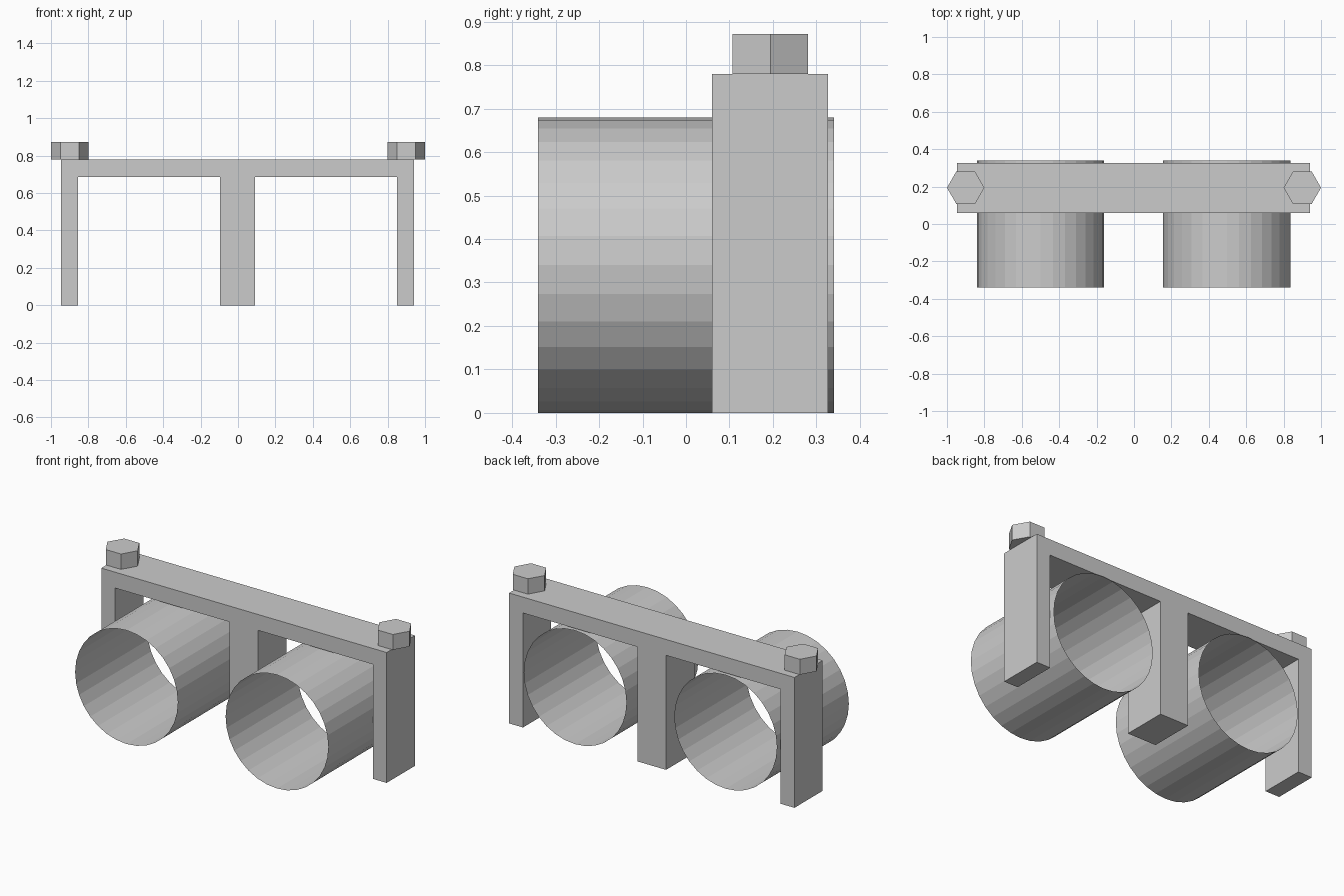
import bpy
import bmesh
from math import pi
from mathutils import Matrix

if "Cube" in bpy.data.objects:
    bpy.data.objects.remove(bpy.data.objects["Cube"])


def finish(name, bm):
    bmesh.ops.recalc_face_normals(bm, faces=bm.faces)
    mesh = bpy.data.meshes.new(name)
    bm.to_mesh(mesh)
    bm.free()
    obj = bpy.data.objects.new(name, mesh)
    bpy.context.collection.objects.link(obj)
    return obj


def cylinder(name, sides, radius, depth, matrix, capped):
    bm = bmesh.new()
    bmesh.ops.create_cone(bm, cap_ends=capped, segments=sides, radius1=radius,
                          radius2=radius, depth=depth, matrix=matrix)
    return finish(name, bm)


# Three-legged bracket: one front profile extruded backwards
TOP, UNDER = 0.78, 0.685
Y_FRONT, Y_BACK = 0.06, 0.327
outline = [(-0.947, 0), (-0.855, 0), (-0.855, UNDER), (-0.097, UNDER),
           (-0.097, 0), (0.092, 0), (0.092, UNDER), (0.85, UNDER),
           (0.85, 0), (0.942, 0), (0.942, TOP), (-0.947, TOP)]
bm = bmesh.new()
face = bm.faces.new([bm.verts.new((x, Y_FRONT, z)) for x, z in outline])
ext = bmesh.ops.extrude_face_region(bm, geom=[face])
moved = [g for g in ext["geom"] if isinstance(g, bmesh.types.BMVert)]
bmesh.ops.translate(bm, verts=moved, vec=(0, Y_BACK - Y_FRONT, 0))
finish("bracket", bm)

# Open thin-walled tubes running front to back
for side, x in (("left", -0.5), ("right", 0.496)):
    cylinder(side + "_tube", 32, 0.34, 0.68,
             Matrix.Translation((x, 0, 0.34)) @ Matrix.Rotation(pi / 2, 4, 'X'), False)

# Hexagonal bolt heads with corners pointing along x
for side, x in (("left", -0.9), ("right", 0.9)):
    cylinder(side + "_bolt_head", 6, 0.1, 0.092,
             Matrix.Translation((x, 0.194, TOP + 0.046)) @ Matrix.Rotation(pi / 2, 4, 'Z'), True)
